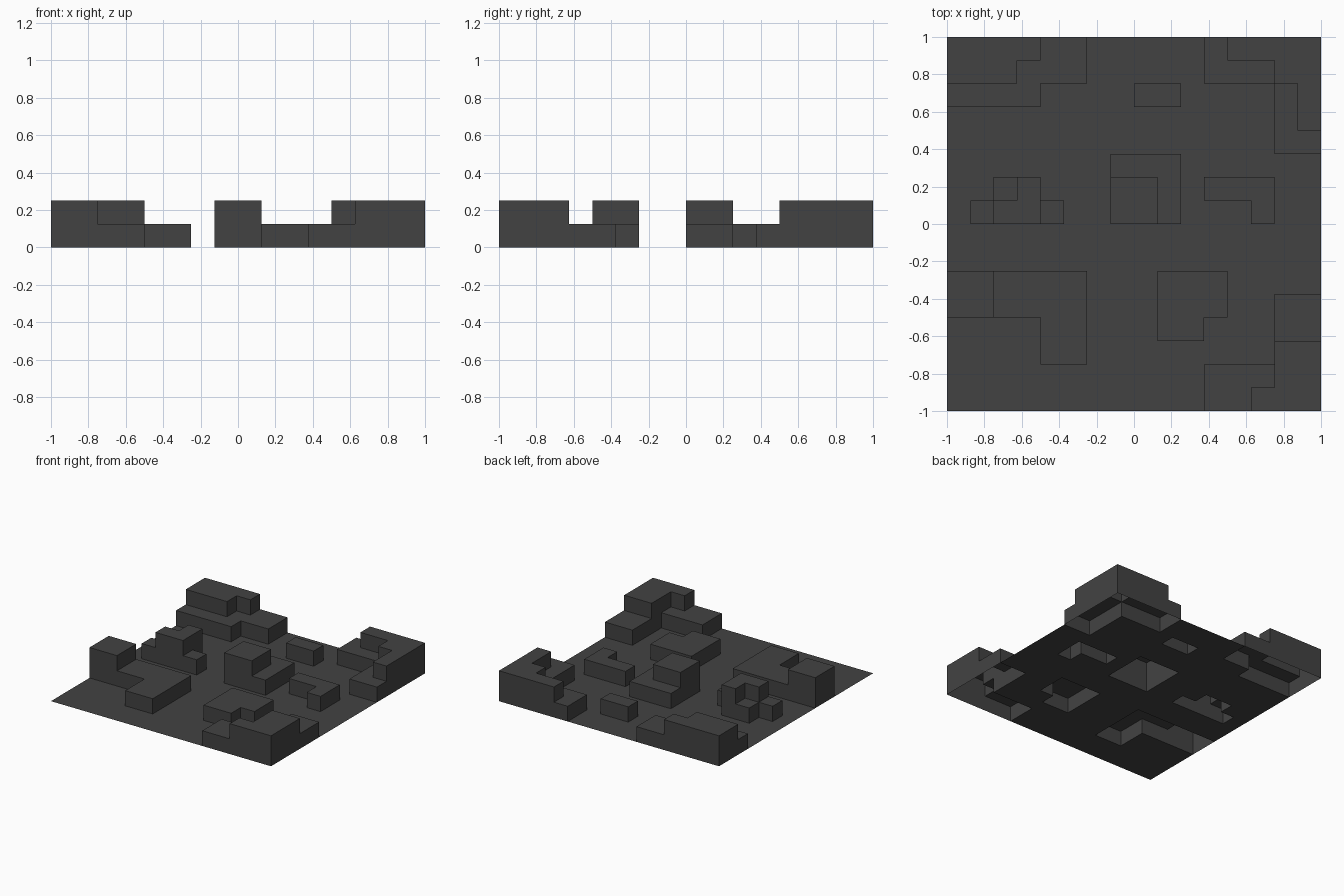
import bpy, bmesh

if "Cube" in bpy.data.objects:
    bpy.data.objects.remove(bpy.data.objects["Cube"])

N, STEP = 16, 0.125   # 16 x 16 cells, each one step wide and one step per level

# Raised blocks: x0, x1, y0, y1 in world units
LOW = [
    (-1, -.5, .625, 1), (-.5, -.25, .75, 1),             # back left corner
    (.375, 1, .75, 1), (.75, 1, .375, .75),              # back right corner
    (.375, 1, -1, -.75), (.75, 1, -.75, -.375),          # front right corner
    (-1, -.25, -.5, -.25), (-.5, -.25, -.75, -.5),       # front left ledge
    (-.875, -.375, 0, .125), (-.75, -.5, .125, .25),     # left mound
    (-.125, .25, 0, .375),                               # centre mound
    (0, .25, .625, .75),                                 # small back block
    (.375, .75, .125, .25), (.625, .75, 0, .125),        # right hook
    (.125, .5, -.5, -.25), (.125, .375, -.625, -.5),     # front slab
]
HIGH = [
    (-1, -.625, .75, 1), (-.625, -.5, .875, 1),          # back left corner
    (.5, 1, .875, 1), (.75, 1, .75, .875), (.875, 1, .5, .75),
    (.625, 1, -1, -.875), (.75, 1, -.875, -.625),        # front right corner
    (-1, -.75, -.5, -.25),                               # front left ledge
    (-.75, -.5, 0, .125), (-.625, -.5, .125, .25),       # left mound
    (-.125, .125, 0, .25),                               # centre mound
]

level = {}
for h, blocks in ((1, LOW), (2, HIGH)):
    for x0, x1, y0, y1 in blocks:
        for i in range(round((x0 + 1) / STEP), round((x1 + 1) / STEP)):
            for j in range(round((y0 + 1) / STEP), round((y1 + 1) / STEP)):
                level[i, j] = h

bm = bmesh.new()
verts = {}


def vert(i, j, k):
    if (i, j, k) not in verts:
        verts[i, j, k] = bm.verts.new((i * STEP - 1, j * STEP - 1, k * STEP))
    return verts[i, j, k]


def quad(*corners):
    bm.faces.new([vert(*c) for c in corners])


# One open-bottomed stepped sheet: cell tops, plus walls down to lower neighbours
for i in range(N):
    for j in range(N):
        h = level.get((i, j), 0)
        ring = [(i, j), (i + 1, j), (i + 1, j + 1), (i, j + 1)]
        quad(*[(x, y, h) for x, y in ring])
        for s, (dx, dy) in enumerate(((0, -1), (1, 0), (0, 1), (-1, 0))):
            a, b = ring[s], ring[(s + 1) % 4]
            for k in range(level.get((i + dx, j + dy), 0), h):
                quad((*a, k), (*b, k), (*b, k + 1), (*a, k + 1))

mesh = bpy.data.meshes.new("stepped_terrain")
bm.to_mesh(mesh)
bm.free()

grey = bpy.data.materials.new("dark grey")
grey.diffuse_color = (0.055, 0.055, 0.055, 1)
grey.use_nodes = True
grey.node_tree.nodes["Principled BSDF"].inputs["Base Color"].default_value = grey.diffuse_color
mesh.materials.append(grey)
terrain = bpy.data.objects.new("stepped_terrain", mesh)
bpy.context.collection.objects.link(terrain)
